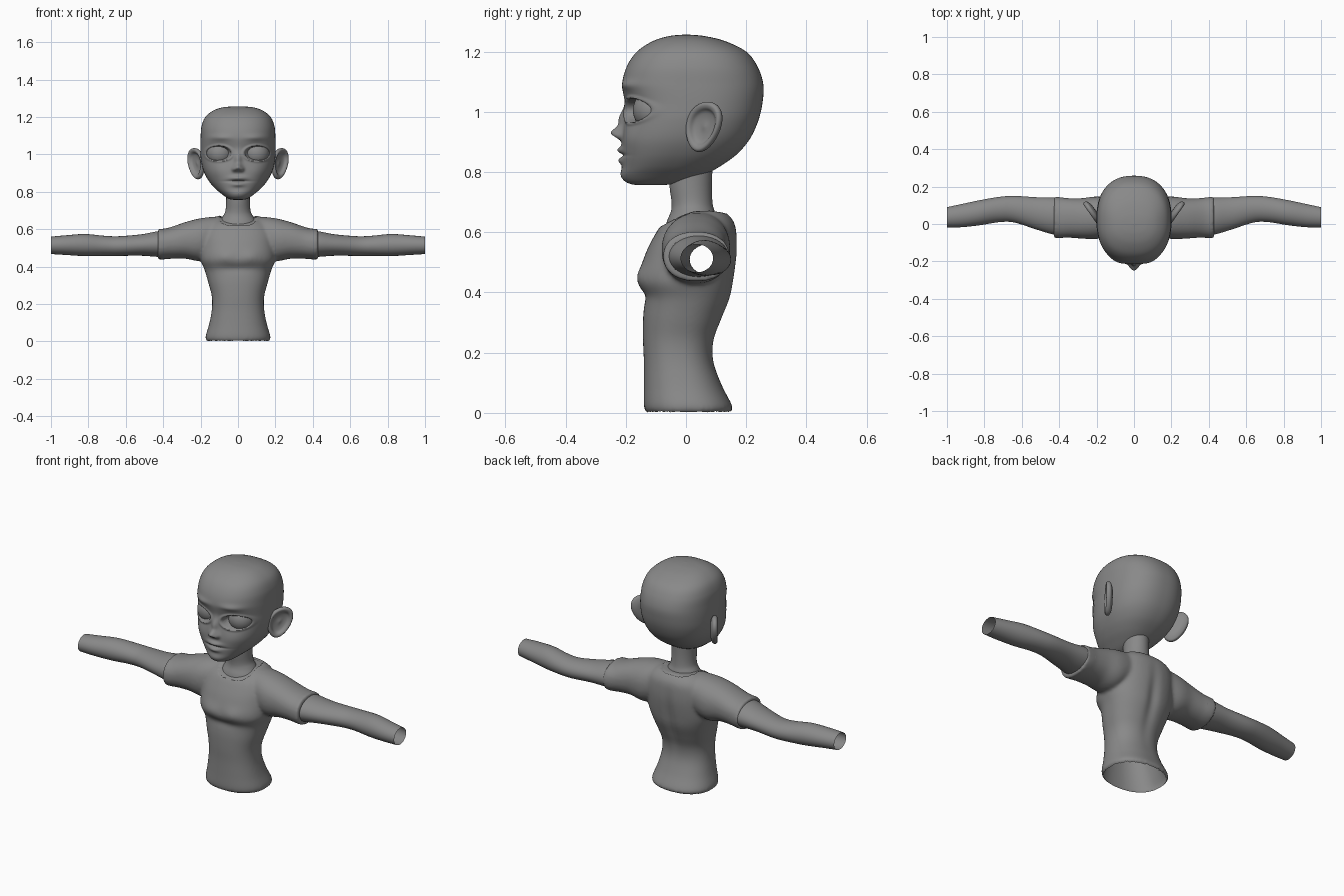
import bpy
import bmesh
import math
from mathutils import Vector

cube = bpy.data.objects.get("Cube")
if cube:
    bpy.data.objects.remove(cube, do_unlink=True)

grey = bpy.data.materials.new("plain grey")
grey.use_nodes = True
colour = (0.25, 0.25, 0.25, 1)
grey.diffuse_color = colour
grey.node_tree.nodes["Principled BSDF"].inputs["Base Color"].default_value = colour


def finish(name, bm):
    """Turn a bmesh into a smooth grey object."""
    bmesh.ops.recalc_face_normals(bm, faces=bm.faces)
    mesh = bpy.data.meshes.new(name)
    bm.to_mesh(mesh)
    bm.free()
    mesh.materials.append(grey)
    obj = bpy.data.objects.new(name, mesh)
    bpy.context.collection.objects.link(obj)
    bpy.ops.object.select_all(action="DESELECT")
    obj.select_set(True)
    bpy.context.view_layer.objects.active = obj
    bpy.ops.object.shade_smooth_by_angle(angle=math.radians(60))
    return obj


def smooth_rows(rows, steps):
    """Catmull-Rom interpolation of cross-section rows."""
    out = []
    last = len(rows) - 1
    for i in range(last):
        near = zip(rows[max(i - 1, 0)], rows[i], rows[i + 1], rows[min(i + 2, last)])
        near = list(near)
        for k in range(steps):
            t = k / steps
            out.append([b + t * (c - a + t * (2*a - 5*b + 4*c - d + t * (3*b - a - 3*c + d))) / 2
                        for a, b, c, d in near])
    out.append(rows[-1])
    return out


def skin_rings(bm, rings, caps):
    """Bridge rings of points with quads, optionally closing both ends."""
    loops = [[bm.verts.new(p) for p in ring] for ring in rings]
    count = len(loops[0])
    for low, high in zip(loops, loops[1:]):
        for i in range(count):
            j = (i + 1) % count
            bm.faces.new((low[i], low[j], high[j], high[i]))
    if caps:
        bm.faces.new(loops[0])
        bm.faces.new(loops[-1])


def loft(bm, rows, place, power=2.0, count=64, steps=6, caps=True):
    """Superellipse sections from rows of (position, u0, u1, v0, v1)."""
    rings = []
    for t, u0, u1, v0, v1 in smooth_rows(rows, steps):
        ring = []
        for i in range(count):
            a = math.tau * i / count
            c, s = [math.copysign(abs(f) ** (2 / power), f) for f in (math.cos(a), math.sin(a))]
            ring.append(place(t, (u0 + u1 + (u1 - u0) * c) / 2, (v0 + v1 + (v1 - v0) * s) / 2))
        rings.append(ring)
    skin_rings(bm, rings, caps)


def upright(rows):
    return [(z, -w, w, front, back) for z, w, front, back in rows]


def along_z(t, u, v):
    return Vector((u, v, t))


def along_x(t, u, v):
    return Vector((t, u, v))


def bell(x, size):
    return math.exp(-(x / size) ** 2)


# Shirt: body and sleeves fused into one soft shell
body = [(0, .165, -.13, .145), (.02, .175, -.14, .155), (.09, .155, -.14, .12),
        (.17, .14, -.14, .092), (.24, .14, -.143, .094), (.31, .158, -.143, .12),
        (.38, .178, -.14, .148), (.44, .2, -.16, .16), (.52, .2, -.138, .17),
        (.58, .195, -.11, .17), (.625, .175, -.08, .164), (.655, .14, -.035, .145),
        (.673, .1, .0, .12)]
half = [(.1, -.06, .14, .46, .667), (.2, -.08, .147, .43, .658), (.28, -.078, .138, .442, .638),
        (.35, -.073, .138, .442, .614), (.39, -.075, .143, .439, .603), (.428, -.077, .146, .436, .602)]
sleeves = [(-r[0], *r[1:]) for r in reversed(half)] + half
bm = bmesh.new()
loft(bm, upright(body), along_z, power=2.3)
loft(bm, sleeves, along_x, power=2.2)
rough = finish("shirt_base", bm)
remesh = rough.modifiers.new("fuse", "REMESH")
remesh.mode = "VOXEL"
remesh.voxel_size = 0.008
soften = rough.modifiers.new("soften", "SMOOTH")
soften.iterations = 12
fused = bpy.data.meshes.new_from_object(rough.evaluated_get(bpy.context.evaluated_depsgraph_get()))
bpy.data.objects.remove(rough, do_unlink=True)
bm = bmesh.new()
bm.from_mesh(fused)
bpy.data.meshes.remove(fused)
bm.normal_update()

# Open waist and sleeve ends
holes = []
for face in bm.faces:
    c = face.calc_center_median()
    waist = c.z < .03 and face.normal.z < -.8
    cuff = abs(c.x) > .4 and math.hypot((c.y - .035) / .088, (c.z - .52) / .063) < 1
    if waist or cuff:
        holes.append(face)
bmesh.ops.delete(bm, geom=holes, context="FACES")

# Sunken neckline, bust and spine groove
for v in bm.verts:
    x, y, z = v.co
    if z > .59 and abs(x / .1) ** 3 + abs((y - .025) / .108) ** 3 < 1:
        v.co -= v.normal * .008
    if y < 0:
        v.co.y -= .008 * bell(abs(x) - .07, .05) * bell(z - .455, .035)
        v.co.y += .007 * bell(x, .1) * bell(z - .39, .025)
    else:
        v.co.y -= .012 * bell(x, .03) * bell(z - .4, .15)
finish("shirt", bm)

# Neck
neck = [(.61, .12, -.07, .12), (.64, .1, -.062, .108), (.67, .08, -.05, .095),
        (.7, .067, -.048, .088), (.76, .063, -.055, .086), (.85, .063, -.055, .09)]
bm = bmesh.new()
loft(bm, upright(neck), along_z, count=48)
finish("neck", bm)

# Arms: open tubes reaching into the sleeves
arm = [(.37, -.06, .14, .452, .588), (.43, -.056, .142, .452, .588), (.52, -.03, .143, .458, .572),
       (.64, .008, .15, .457, .562), (.72, .01, .145, .457, .565), (.82, -.006, .128, .456, .574),
       (.92, -.017, .107, .462, .567), (1.0, -.018, .09, .467, .56)]
for side, label in ((1, "left"), (-1, "right")):
    bm = bmesh.new()
    loft(bm, [(side * r[0], *r[1:]) for r in arm], along_x, count=40, caps=False)
    finish(label + "_arm", bm)

# Head: skull loft with facial relief pushed along y
skull = [(.757, .001, -.12, -.118), (.758, .035, -.17, -.06), (.768, .06, -.198, .0),
         (.79, .09, -.212, .06), (.82, .125, -.212, .115), (.86, .158, -.213, .17),
         (.91, .184, -.212, .212), (.97, .198, -.207, .24), (1.03, .201, -.204, .254),
         (1.09, .2, -.212, .257), (1.15, .195, -.197, .238), (1.2, .174, -.163, .2),
         (1.235, .13, -.11, .13), (1.252, .075, -.055, .06), (1.257, .001, 0, .002)]
relief = [  # x, z, width, height, amount
    (0, .975, .018, .035, .018), (0, .93, .021, .019, .036), (.021, .92, .012, .012, .014),
    (0, .873, .04, .012, .015), (0, .838, .032, .012, .012), (0, .856, .06, .006, -.008),
    (0, .785, .035, .025, .005), (.11, .91, .05, .04, .005), (.095, 1.09, .055, .016, .009),
    (.1, 1.01, .07, .05, -.012)]


def face_point(t, u, v):
    if v < -.02:
        x = abs(u)
        push = sum(a * bell(x - cx, w) * bell(t - cz, h) for cx, cz, w, h, a in relief)
        # eye opening with a raised lid around it
        r = math.hypot((x - .103) / .066, (t - 1.005) / .038)
        k = min(max((1.02 - r) / .16, 0), 1)
        push += .007 * bell(r - 1.14, .13) - .035 * k * k * (3 - 2 * k)
        v -= push
    return Vector((u, v, t))


bm = bmesh.new()
loft(bm, upright(skull), face_point, power=2.35, count=256, steps=12)
finish("head", bm)

# Eyes and ears
ear_shape = [(.02, -.006), (.3, -.008), (.6, -.003), (.76, .009), (.9, .012), (.99, .006),
             (1, -.003), (.93, -.012), (.6, -.022), (.02, -.024)]  # radius, depth
for side, label in ((1, "left"), (-1, "right")):
    bm = bmesh.new()
    bmesh.ops.create_uvsphere(bm, u_segments=48, v_segments=32, radius=.07)
    bmesh.ops.translate(bm, verts=bm.verts, vec=(side * .098, -.106, 1.005))
    finish(label + "_eye", bm)

    rings = []
    for radius, depth in smooth_rows(ear_shape, 4):
        ring = []
        for i in range(48):
            a = math.tau * i / 48
            up = math.sin(a)
            across = radius * math.cos(a) * (.055 + .009 * up) + .014 * radius * up
            y = .058 + across
            x = .19 + .7 * (y - .01)
            ring.append((side * (x + .81 * depth), y - .59 * depth, .95 + .083 * radius * up))
        rings.append(ring)
    bm = bmesh.new()
    skin_rings(bm, rings, True)
    finish(label + "_ear", bm)
